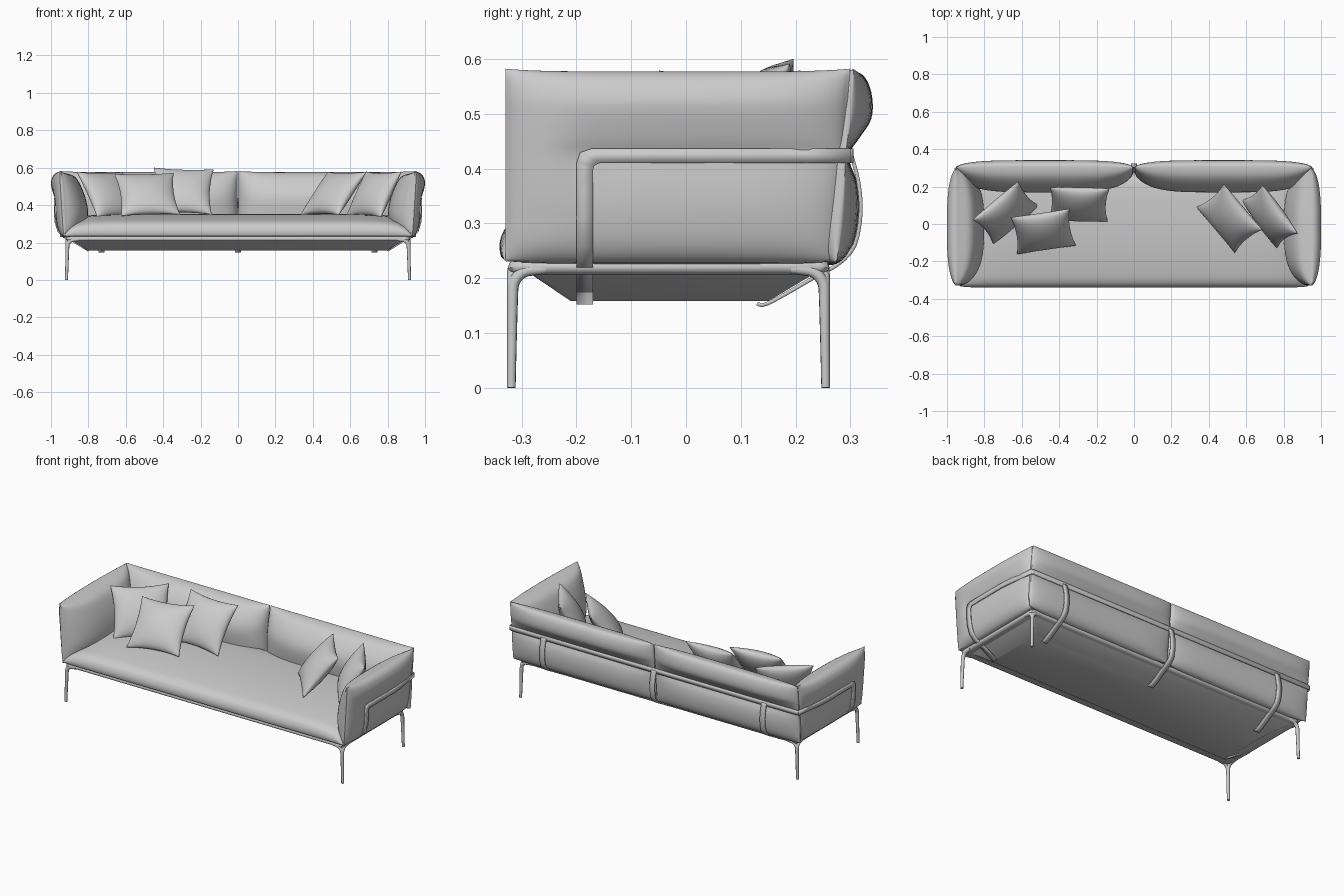
import bpy, bmesh, math
from mathutils import Vector, Matrix

if "Cube" in bpy.data.objects:
    bpy.data.objects.remove(bpy.data.objects["Cube"])

grey = bpy.data.materials.new("soft grey")
grey.diffuse_color = (0.6, 0.6, 0.6, 1)
grey.use_nodes = True
grey.node_tree.nodes["Principled BSDF"].inputs["Base Color"].default_value = grey.diffuse_color


def finish(name, verts, faces, angle=50):
    me = bpy.data.meshes.new(name)
    me.from_pydata([tuple(v) for v in verts], [], faces)
    bm = bmesh.new()
    bm.from_mesh(me)
    bmesh.ops.remove_doubles(bm, verts=bm.verts, dist=1e-5)
    bmesh.ops.recalc_face_normals(bm, faces=bm.faces)
    bm.to_mesh(me)
    bm.free()
    me.materials.append(grey)
    ob = bpy.data.objects.new(name, me)
    bpy.context.collection.objects.link(ob)
    bpy.ops.object.select_all(action='DESELECT')
    ob.select_set(True)
    bpy.context.view_layer.objects.active = ob
    bpy.ops.object.shade_smooth_by_angle(angle=math.radians(angle))
    return ob


def spline(pts, n=4, closed=True):
    """Catmull-Rom resampling of 2D points."""
    out, N = [], len(pts)
    P = [Vector(p) for p in pts]
    get = (lambda i: P[i % N]) if closed else (lambda i: P[min(max(i, 0), N - 1)])
    for i in range(N if closed else N - 1):
        a, b, c, d = (get(i + k) for k in (-1, 0, 1, 2))
        for j in range(n):
            t = j / n
            out.append(0.5 * (2 * b + (c - a) * t + (2 * a - 5 * b + 4 * c - d) * t * t
                              + (3 * b - a - 3 * c + d) * t ** 3))
    if not closed:
        out.append(P[-1])
    return out


def loft(name, rings, angle=50):
    n = len(rings[0])
    verts = [v for r in rings for v in r]
    faces = [(i * n + j, i * n + (j + 1) % n, (i + 1) * n + (j + 1) % n, (i + 1) * n + j)
             for i in range(len(rings) - 1) for j in range(n)]
    faces += [tuple(range(n)), tuple(range(len(verts) - n, len(verts)))]
    return finish(name, verts, faces, angle)


STEPS = [math.sin(math.pi / 2 * (i / 16 - 1)) for i in range(33)]


def smooth(a, b, x):
    t = min(max((x - a) / (b - a), 0), 1)
    return t * t * (3 - 2 * t)


# Back cushions: belted outer side, full inner side, pinched ends
back_prof = spline([(.275, .226), (.305, .26), (.316, .32), (.312, .375), (.297, .422), (.316, .455),
                    (.338, .49), (.34, .53), (.328, .565), (.305, .576), (.25, .562), (.20, .51),
                    (.172, .45), (.172, .38), (.19, .30), (.235, .235)])
for s, side in ((-1, "left"), (1, "right")):
    rings = []
    for u in STEPS:
        w = max((1 - abs(u) ** 4) ** .5, .06)
        ring = []
        for d, z in back_prof:
            seam = .275 + (z - .226) / .35 * .03
            ring.append((s * (.477 + .474 * u), seam + (d - seam) * w, z + .006 * abs(u) ** 6))
        rings.append(ring)
    loft("back_cushion_" + side, rings)

# Arm cushions: belted only behind the vertical strap
arm_in = [(.93, .572), (.87, .55), (.83, .48), (.806, .40), (.803, .33), (.83, .27), (.88, .235)]
arm_belt = spline([(.93, .228), (.96, .26), (.974, .32), (.976, .37), (.974, .422), (.986, .455),
                   (.998, .50), (.999, .53), (.985, .562), (.96, .577)] + arm_in)
arm_full = spline([(.93, .228), (.965, .26), (.98, .32), (.987, .37), (.992, .422), (.996, .455),
                   (1.0, .50), (.999, .53), (.985, .562), (.96, .577)] + arm_in)
for s, side in ((-1, "left"), (1, "right")):
    rings = []
    for u in STEPS:
        w = max((1 - abs(u) ** 3) ** .55, .08)
        y = -.015 + .315 * u
        b = smooth(-.26, -.17, y)
        ring = []
        for p, q in zip(arm_full, arm_belt):
            d, z = p.lerp(q, b)
            seam = .93 + (z - .228) / .35 * .02
            slant = .03 * (1 - (z - .228) / .35) * max(u, 0) ** 4
            ring.append((s * (seam + (d - seam) * w), y - slant, z + .005 * abs(u) ** 6))
        rings.append(ring)
    loft("arm_cushion_" + side, rings)

# Long seat cushion
seat_prof = spline([(-.325, .232), (-.34, .25), (-.336, .28), (-.315, .305), (-.26, .323), (-.1, .345),
                    (.1, .352), (.24, .34), (.265, .29), (.255, .235), (.0, .23), (-.25, .23)])
rings = []
for u in STEPS:
    w = max((1 - abs(u) ** 14) ** .5, .1)
    rings.append([(.93 * u, y * (.97 + .03 * w), .23 + (z - .23) * w) for y, z in seat_prof])
loft("seat_cushion", rings)


# Frame rail plate with round corners, and the sloping tray under it
def rounded(x, y0, y1, r, z):
    pts = []
    for cx, cy, a in ((x - r, y1 - r, 0), (r - x, y1 - r, 90), (r - x, y0 + r, 180), (x - r, y0 + r, 270)):
        for k in range(5):
            t = math.radians(a + k * 22.5)
            pts.append((cx + r * math.cos(t), cy + r * math.sin(t), z))
    return pts


loft("frame_rail", [rounded(x, y0, y1, .02, z) for x, y0, y1, z in (
    (.908, -.313, .25, .207), (.917, -.322, .259, .212), (.92, -.325, .262, .22),
    (.917, -.322, .259, .229), (.91, -.315, .252, .233))])
loft("under_tray", [rounded(.80, -.21, .15, .01, .158), rounded(.885, -.287, .237, .01, .21)], 30)

# Legs: tapered tubes that sweep into the rail both ways
for sx, side in ((-1, "left"), (1, "right")):
    for y, dy, end in ((-.319, 1, "front"), (.255, -1, "back")):
        cu = bpy.data.curves.new("leg", 'CURVE')
        cu.dimensions = '3D'
        cu.bevel_depth = .01
        cu.bevel_resolution = 3
        cu.use_fill_caps = True
        for ax, ay in ((1, 0), (0, 1)):
            pts = [(0, 0, .8), (0, .08, .88), (0, .15, .98)]
            for k in range(7):
                t = math.radians(15 * k)
                pts.append((.035 * (1 - math.cos(t)), .18 + .035 * math.sin(t), 1.05))
            pts.append((.06, .217, .9))
            sp = cu.splines.new('POLY')
            sp.points.add(len(pts) - 1)
            for p, (o, z, r) in zip(sp.points, pts):
                lean = .006 * (1 - z / .215)
                p.co = (sx * (.911 + lean - ax * o), y + dy * (ay * o + .003 * z / .215), z, 1)
                p.radius = r
        tmp = bpy.data.objects.new("leg_path", cu)
        bpy.context.collection.objects.link(tmp)
        bpy.context.view_layer.update()
        me = bpy.data.meshes.new_from_object(tmp.evaluated_get(bpy.context.evaluated_depsgraph_get()))
        verts = [v.co.copy() for v in me.vertices]
        faces = [tuple(f.vertices) for f in me.polygons]
        bpy.data.objects.remove(tmp)
        finish(end + "_leg_" + side, verts, faces)


# Flat straps given by their two edges
def strap(name, a, b, thick=.007):
    n = len(a)
    ob = finish(name, a + b, [(i, i + 1, n + i + 1, n + i) for i in range(n - 1)])
    m = ob.modifiers.new("thickness", 'SOLIDIFY')
    m.thickness = thick
    m.offset = 0
    return ob


def along(table, z):
    for (z0, d0), (z1, d1) in zip(table, table[1:]):
        if z <= z1:
            return d0 + (d1 - d0) * max((z - z0) / (z1 - z0), 0)
    return table[-1][1]


side_x = [(.155, .80), (.212, .893), (.228, .932), (.26, .962), (.31, .977), (.36, .981), (.44, .981)]
heights = [.155, .212, .228, .26, .31, .36]
for s, side in ((-1, "left"), (1, "right")):
    def at(y, z):
        return (s * (along(side_x, z) - .025 * smooth(.08, .3, y)), y, z)
    ends = (-.05, .08, .15, .22, .30)
    outer = [(-.2, z) for z in heights] + [(-.2, .41), (-.193, .43), (-.172, .437)] + [(y, .437) for y in ends]
    inner = [(-.17, z) for z in heights] + [(-.17, .398), (-.167, .406), (-.158, .41)] + [(y, .41) for y in ends]
    strap("side_strap_" + side, [at(*p) for p in outer], [at(*p) for p in inner])

# Belt across the back with three straps going down under the tray
belt = [(-.958, .295), (-.945, .302), (0, .302), (.945, .302), (.958, .295)]
strap("back_belt", [(x, y, .437) for x, y in belt], [(x, y, .41) for x, y in belt])
drop = spline([(.302, .425), (.315, .375), (.319, .32), (.308, .26), (.278, .226), (.235, .202),
               (.15, .154), (.13, .154)], 3, False)
for x, side in ((-.73, "left"), (0, "middle"), (.73, "right")):
    strap("back_strap_" + side, [(x - .016, y, z) for y, z in drop], [(x + .016, y, z) for y, z in drop])


# Throw pillows: pointed corners, plump middle
def pillow(name, loc, yaw, tilt, roll=0, a=.16, h=.15, t=.055):
    N = 20
    M = (Matrix.Translation(loc) @ Matrix.Rotation(math.radians(yaw), 4, 'Z')
         @ Matrix.Rotation(math.radians(-tilt), 4, 'X') @ Matrix.Rotation(math.radians(roll), 4, 'Y'))
    verts, faces = [], []
    for sgn in (-1, 1):
        base = len(verts)
        for i in range(N + 1):
            for j in range(N + 1):
                u, v = -math.cos(math.pi * i / N), -math.cos(math.pi * j / N)
                y = sgn * t * max((1 - u * u) * (1 - v * v), 0) ** .5
                verts.append(M @ Vector((a * u * (1 - .1 * (1 - v * v)), y, h * v * (1 - .1 * (1 - u * u)))))
        faces += [(base + i * (N + 1) + j, base + (i + 1) * (N + 1) + j,
                   base + (i + 1) * (N + 1) + j + 1, base + i * (N + 1) + j + 1)
                  for i in range(N) for j in range(N)]
    finish(name, verts, faces, 60)


pillow("pillow_left_corner", (-.685, .06, .455), 40, 35)
pillow("pillow_left_front", (-.485, -.04, .457), 7, 42, -2)
pillow("pillow_left_back", (-.295, .105, .475), 0, 36, 2)
pillow("pillow_right_inner", (.51, .03, .462), -50, 40)
pillow("pillow_right_outer", (.725, .04, .457), -54, 29, 0, .16, .14)
